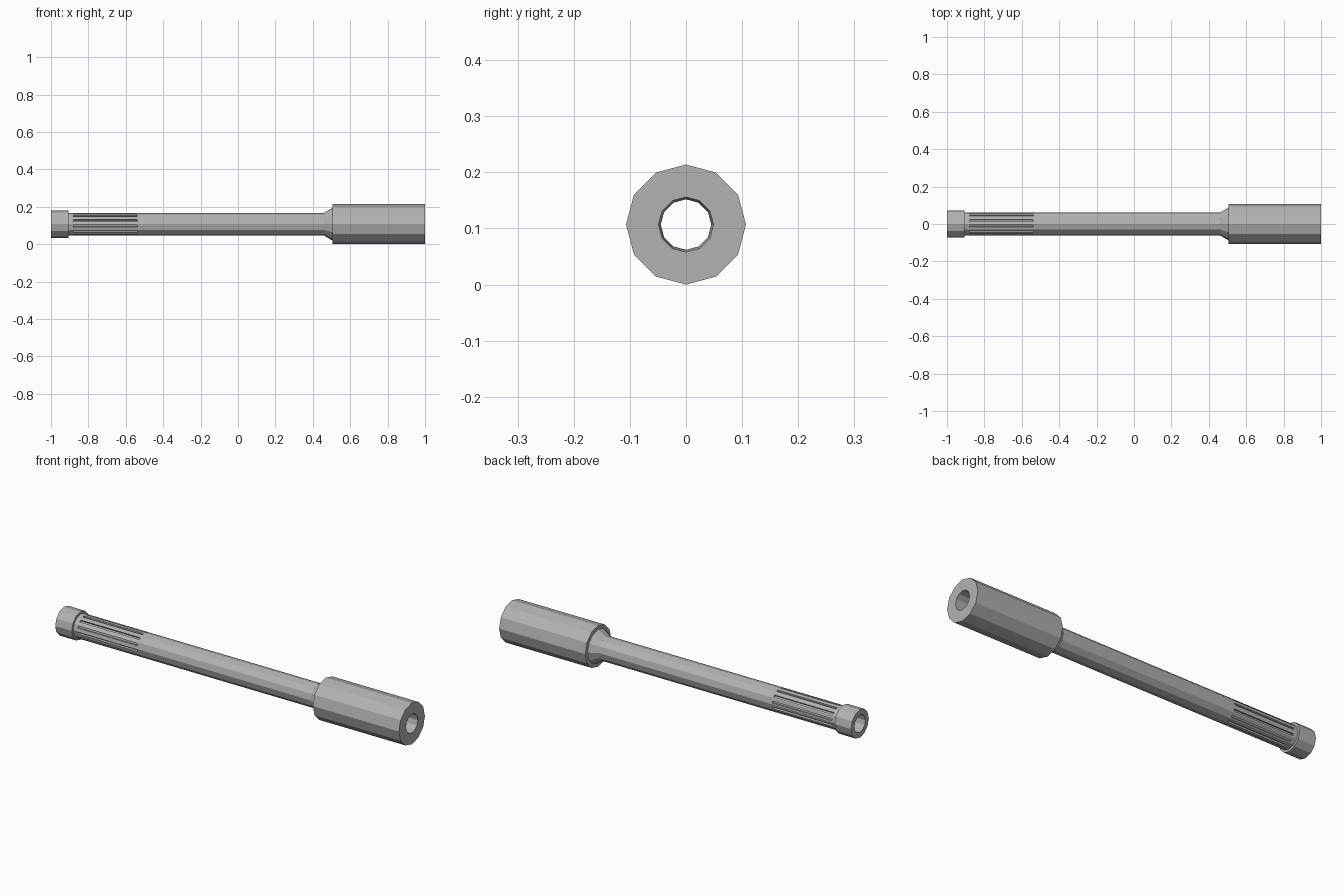
import bpy, bmesh
from math import sin, cos, tau

cube = bpy.data.objects.get("Cube")
if cube:
    bpy.data.objects.remove(cube)

SIDES = 12
AXIS_Z = 0.107

steel = bpy.data.materials.new("grey steel")
steel.use_nodes = True
colour = (0.45, 0.45, 0.45, 1)
steel.diffuse_color = colour
steel.node_tree.nodes["Principled BSDF"].inputs["Base Color"].default_value = colour


def lathe(name, profile, grooves=None):
    """Spin a closed (x, radius) profile about the x axis; cut a slot in each face of the grooves band."""
    bm = bmesh.new()
    rings = [[bm.verts.new((x, r * sin(tau * i / SIDES), AXIS_Z + r * cos(tau * i / SIDES)))
              for i in range(SIDES)] for x, r in profile]
    for k, ring in enumerate(rings):
        after = rings[(k + 1) % len(rings)]
        for i in range(SIDES):
            j = (i + 1) % SIDES
            bm.faces.new((ring[i], ring[j], after[j], after[i]))
    bmesh.ops.recalc_face_normals(bm, faces=bm.faces)

    if grooves is not None:
        band = [f for f in bm.faces
                if all(any((v.co.x - p[0]) ** 2 < 1e-9 for p in grooves) for v in f.verts)
                and abs(f.normal.x) < 0.1 and f.calc_center_median().x < 0
                and abs(f.normal.y * f.calc_center_median().y
                        + f.normal.z * (f.calc_center_median().z - AXIS_Z)) > 0.055]
        bmesh.ops.inset_individual(bm, faces=band, thickness=0.008)
        # Pointed groove ends
        mid_x = (grooves[0][0] + grooves[1][0]) / 2
        ends = [e for f in band for e in f.edges if e.calc_length() < 0.05]
        cut = bmesh.ops.subdivide_edges(bm, edges=ends, cuts=1)
        for v in [g for g in cut["geom_inner"] if isinstance(g, bmesh.types.BMVert)]:
            v.co.x += 0.007 if v.co.x > mid_x else -0.007
        bmesh.ops.inset_individual(bm, faces=band, thickness=0.002, depth=-0.009)

    mesh = bpy.data.meshes.new(name)
    bm.to_mesh(mesh)
    bm.free()
    mesh.materials.append(steel)
    obj = bpy.data.objects.new(name, mesh)
    bpy.context.collection.objects.link(obj)
    return obj


# Hollow shaft: end collar, neck, splined band, plain rod, flared shoulder, thick sleeve, bore
spline_band = [(-0.885, 0.061), (-0.535, 0.061)]
lathe("splined_shaft", [
    (-1.0, 0.045), (-1.0, 0.073), (-0.905, 0.073), (-0.905, 0.061),
    *spline_band,
    (0.46, 0.061), (0.505, 0.088), (0.505, 0.107), (1.0, 0.107), (1.0, 0.049),
], spline_band)
